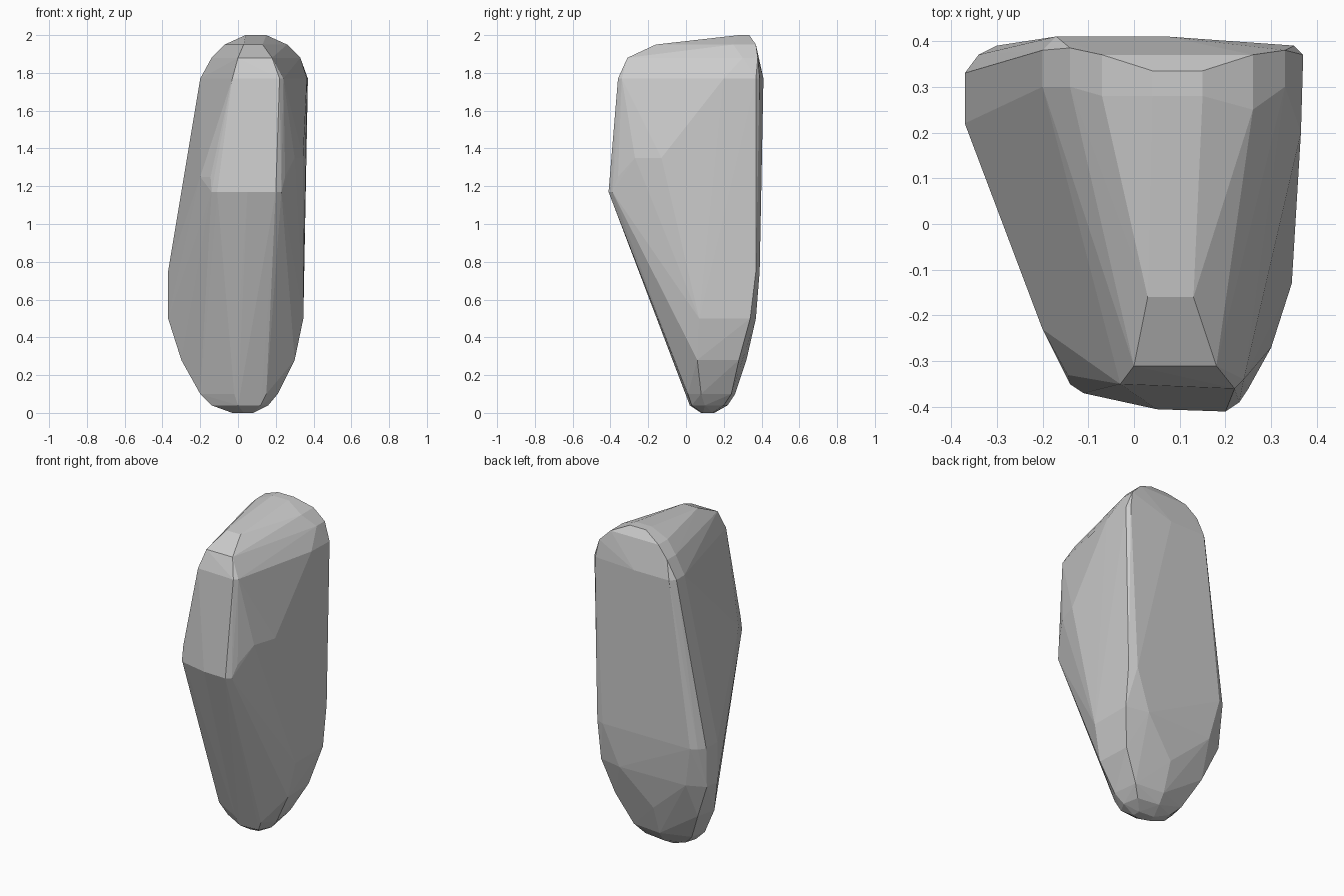
import bpy
import bmesh

bm = bmesh.new()


def section(z, outline):
    """Add the corner points of one horizontal slice of the stone."""
    for x, y in outline:
        bm.verts.new((x, y, z))


# Rounded foot
section(0.00, [(-.03, .10), (.03, .08), (.08, .09), (.08, .14), (-.02, .15)])
section(0.04, [(-.14, .10), (-.12, .17), (0, .02), (.12, .03), (.16, .10), (.14, .20), (0, .22)])
section(0.10, [(-.20, .10), (-.18, .20), (-.02, 0), (.15, .01), (.21, .08), (.19, .24), (0, .26)])
section(0.28, [(-.30, .15), (-.27, .27), (.30, .06), (.29, .28), (0, .32)])

# Widest part of the lower body
section(0.50, [(-.37, .22), (-.36, .31), (.346, .07), (.345, .34), (-.25, .36), (.20, .37)])
section(0.75, [(-.37, .22), (-.37, .33), (-.34, .37), (-.30, .39), (.35, .37), (.30, .39)])

# Jutting front brow and the bulge on the right
section(1.17, [(-.14, -.35), (-.11, -.37), (.05, -.405), (.20, -.41), (.23, -.39)])
section(1.25, [(-.20, -.23), (-.145, -.33), (.25, -.36)])
section(1.35, [(.30, -.27), (.345, -.13)])

# Shoulder
section(1.77, [(.365, .20), (.37, .37), (.35, .39), (.07, .41), (-.17, .41), (-.20, .38),
               (-.20, .30), (-.03, -.35), (.22, -.36), (.24, -.34)])

# Sloping crown
section(1.88, [(0, -.31), (.18, -.31), (.33, .30), (.33, .38), (-.14, .30), (-.14, .385)])
section(1.95, [(.03, -.16), (.13, -.16), (.26, .25), (.26, .37), (-.07, .28), (-.07, .37)])
section(2.00, [(.04, .28), (.15, .28), (.15, .335), (.04, .335)])

# Wrap the slices in one faceted skin
hull = bmesh.ops.convex_hull(bm, input=bm.verts[:])
unused = {v for v in hull["geom_interior"] + hull["geom_unused"]
          if isinstance(v, bmesh.types.BMVert)}
bmesh.ops.delete(bm, geom=list(unused), context='VERTS')
bmesh.ops.recalc_face_normals(bm, faces=bm.faces[:])

mesh = bpy.data.meshes.new("standing_stone")
bm.to_mesh(mesh)
bm.free()
stone = bpy.data.objects.new("standing_stone", mesh)
bpy.context.collection.objects.link(stone)
